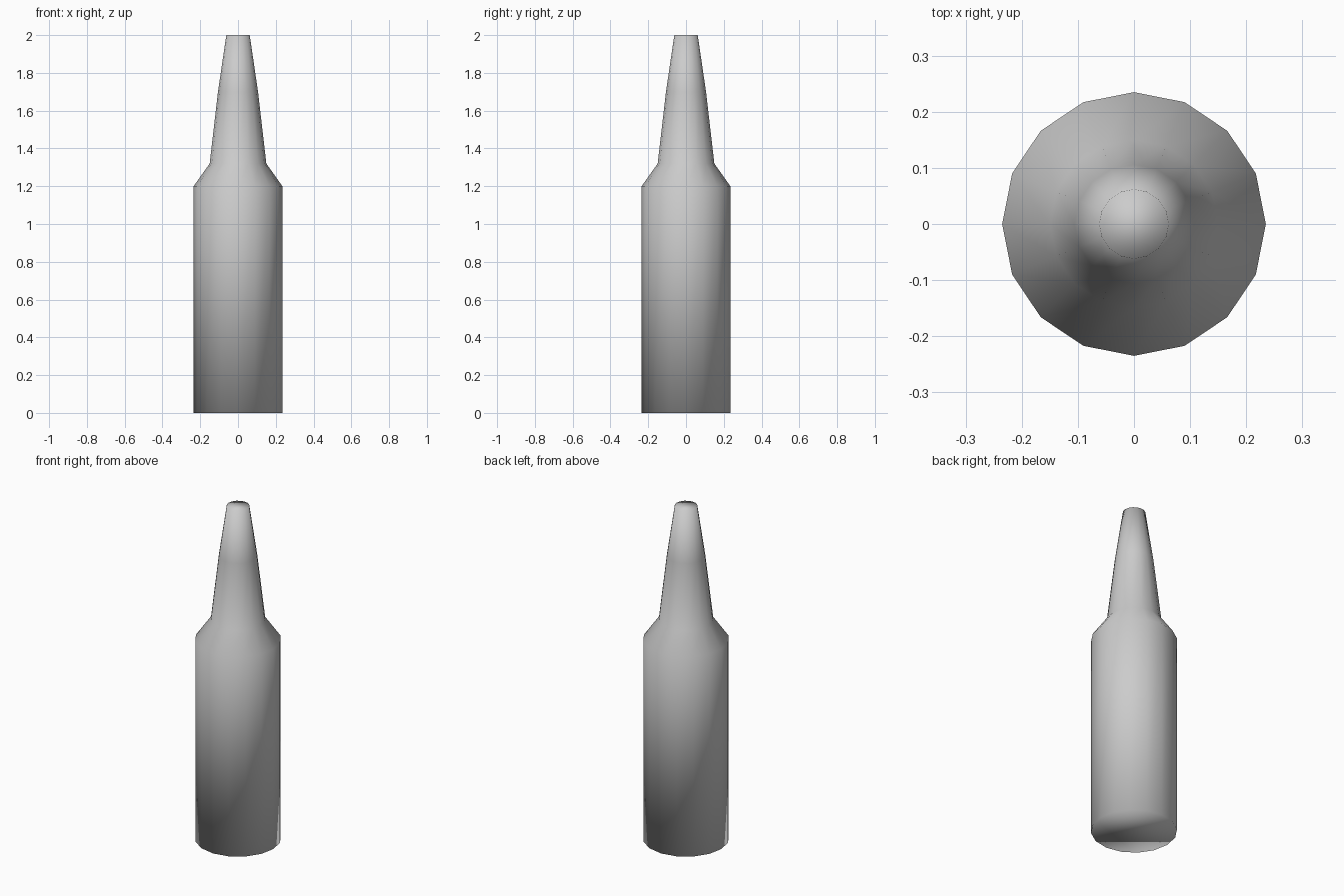
import bpy, bmesh, math

if "Cube" in bpy.data.objects:
    bpy.data.objects.remove(bpy.data.objects["Cube"])

SIDES = 16
# bottle profile: (radius, height)
PROFILE = [(0.235, 0.0), (0.235, 1.2), (0.15, 1.32), (0.106, 1.7), (0.062, 2.0)]


def lathe(name, profile, sides):
    bm = bmesh.new()
    rings = []
    for r, z in profile:
        rings.append([bm.verts.new((r * math.cos(2 * math.pi * i / sides),
                                    r * math.sin(2 * math.pi * i / sides), z))
                      for i in range(sides)])
    for low, high in zip(rings, rings[1:]):
        for i in range(sides):
            j = (i + 1) % sides
            bm.faces.new((low[i], low[j], high[j], high[i]))
    # base and mouth caps
    bm.faces.new(rings[0][::-1])
    bm.faces.new(rings[-1])
    for face in bm.faces:
        face.smooth = True
    mesh = bpy.data.meshes.new(name)
    bm.to_mesh(mesh)
    bm.free()
    obj = bpy.data.objects.new(name, mesh)
    bpy.context.collection.objects.link(obj)
    return obj


# bottle body, shoulder and neck in one smooth-shaded shell
lathe("bottle", PROFILE, SIDES)
